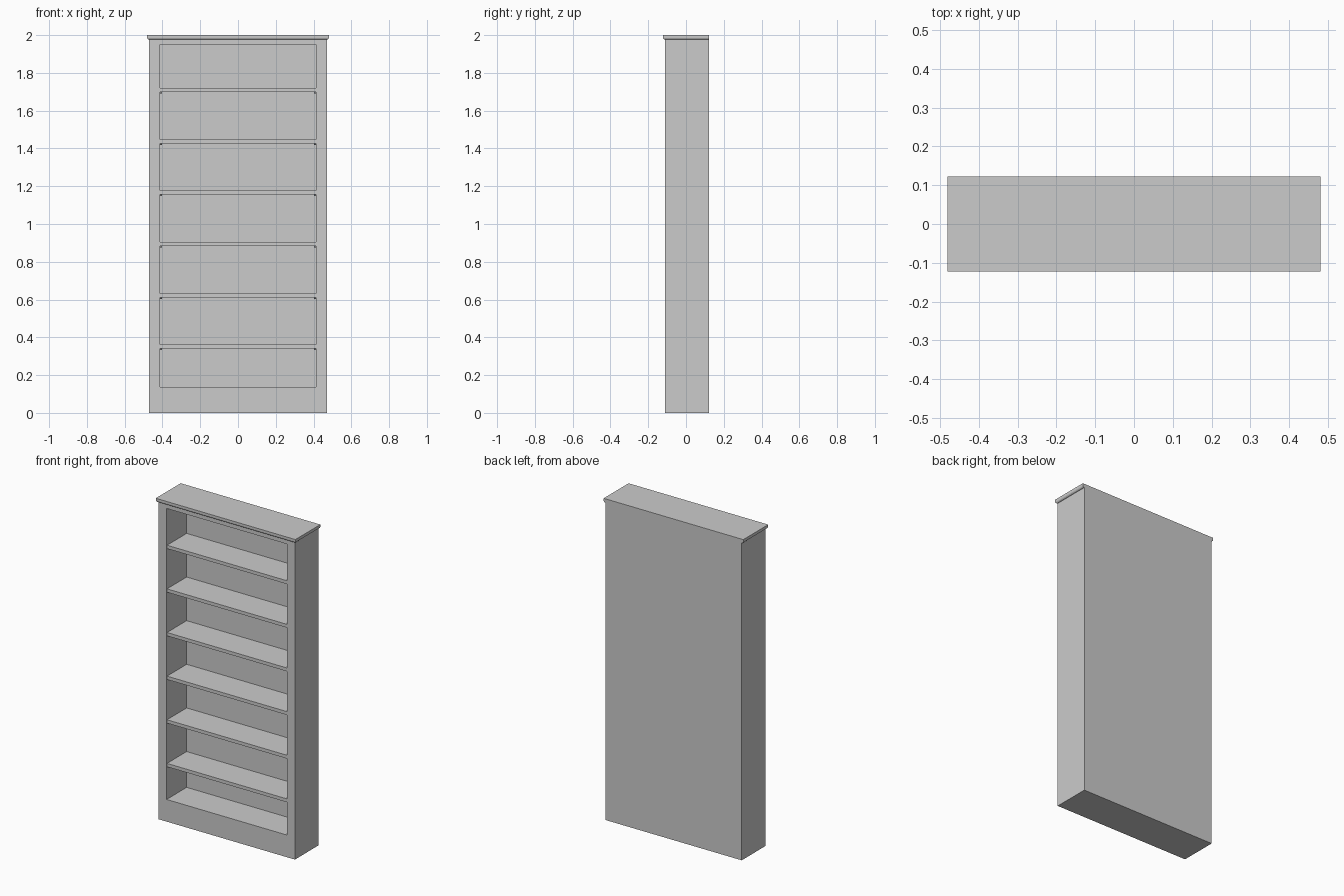
import bpy, bmesh

if "Cube" in bpy.data.objects:
    bpy.data.objects.remove(bpy.data.objects["Cube"])

W, FRONT, BACK = 0.47, -0.111, 0.123     # carcass half width and depth
IN_W, IN_BACK = 0.414, 0.086             # opening half width, inner back plane
Z_LOW, Z_HIGH, Z_BODY = 0.138, 1.95, 1.976


def lofted(name, loops):
    """Skin a series of four-cornered loops and cap both ends."""
    bm = bmesh.new()
    rings = [[bm.verts.new(p) for p in loop] for loop in loops]
    for a, b in zip(rings, rings[1:]):
        for i in range(4):
            j = (i + 1) % 4
            bm.faces.new((a[i], a[j], b[j], b[i]))
    bm.faces.new(rings[0])
    bm.faces.new(rings[-1])
    bmesh.ops.recalc_face_normals(bm, faces=bm.faces)
    mesh = bpy.data.meshes.new(name)
    bm.to_mesh(mesh)
    bm.free()
    obj = bpy.data.objects.new(name, mesh)
    bpy.context.collection.objects.link(obj)
    return obj


def upright(w, y, z0, z1):
    return [(-w, y, z0), (w, y, z0), (w, y, z1), (-w, y, z1)]


def level(w, y0, y1, z):
    return [(-w, y0, z), (w, y0, z), (w, y1, z), (-w, y1, z)]


# One-piece carcass with a recessed opening
lofted("carcass", [upright(W, BACK, 0, Z_BODY), upright(W, FRONT, 0, Z_BODY),
                   upright(IN_W, FRONT, Z_LOW, Z_HIGH),
                   upright(IN_W, IN_BACK, Z_LOW, Z_HIGH)])

# Top board: rounded lower edge on front and sides, flush at the back
profile = [(0.001, 1.976), (0.005, 1.977), (0.0085, 1.98), (0.0105, 1.984),
           (0.011, 1.988), (0.011, 2.0)]
lofted("top_board", [level(W + o, FRONT - o, BACK, z) for o, z in profile])

# Six evenly spaced shelves on small support pegs
for i in range(6):
    z = 0.361 + i * 0.2717
    y0 = FRONT + 0.004
    lofted(f"shelf_{i + 1}", [level(IN_W, y0, IN_BACK, z - 0.021),
                              level(IN_W, y0, IN_BACK, z)])
    for side in (-1, 1):
        for y in (-0.065, 0.045):
            bpy.ops.mesh.primitive_cylinder_add(
                vertices=12, radius=0.004, depth=0.012,
                location=(side * (IN_W - 0.005), y, z - 0.025),
                rotation=(0, 1.5708, 0))
            bpy.context.object.name = "shelf_peg"
            bpy.ops.object.shade_smooth_by_angle()
